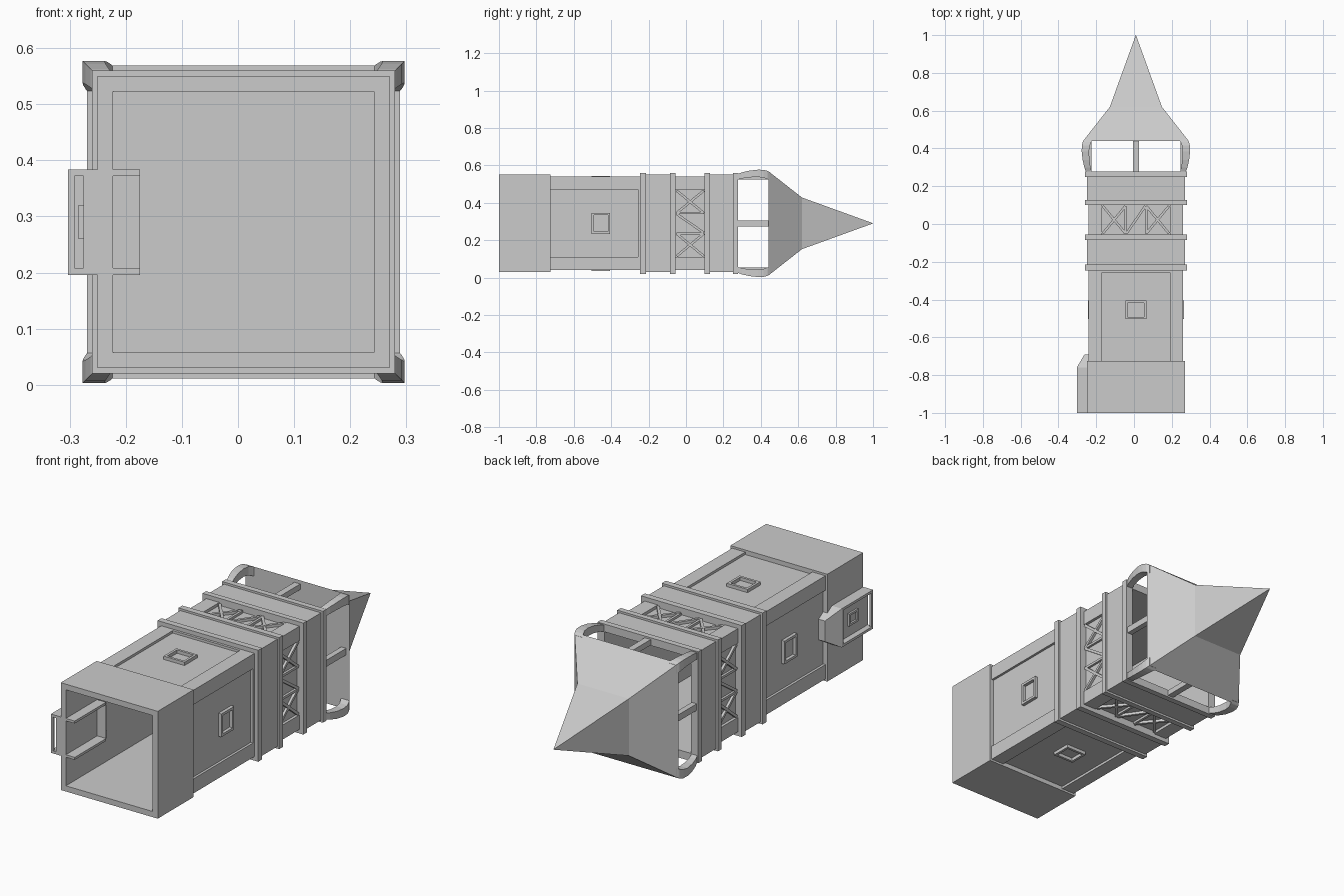
import bpy, bmesh, math
from mathutils import Vector, Matrix

if "Cube" in bpy.data.objects:
    bpy.data.objects.remove(bpy.data.objects["Cube"])

AXIS = Vector((0.01, 0, 0.29))          # the tower lies along y on this axis


def finish(name, bm):
    bmesh.ops.recalc_face_normals(bm, faces=bm.faces)
    me = bpy.data.meshes.new(name)
    bm.to_mesh(me)
    bm.free()
    ob = bpy.data.objects.new(name, me)
    bpy.context.collection.objects.link(ob)
    ob.location = AXIS
    return ob


def box(bm, x0, x1, y0, y1, z0, z1):
    m = (Matrix.Translation(((x0 + x1) / 2, (y0 + y1) / 2, (z0 + z1) / 2))
         @ Matrix.Diagonal((x1 - x0, y1 - y0, z1 - z0, 1)))
    bmesh.ops.create_cube(bm, size=1, matrix=m)


def bar(bm, a, b, w, z0, z1):
    """Flat bar from a to b in the xy plane, between two heights."""
    a, b = Vector((*a, 0)), Vector((*b, 0))
    d = b - a
    m = (Matrix.Translation((a + b) / 2 + Vector((0, 0, (z0 + z1) / 2)))
         @ Matrix.Rotation(math.atan2(d.y, d.x), 4, 'Z')
         @ Matrix.Diagonal((d.length, w, z1 - z0, 1)))
    bmesh.ops.create_cube(bm, size=1, matrix=m)


def four_sides(name, bm):
    """Repeat geometry made for the +z side round the tower axis."""
    src = bm.verts[:] + bm.edges[:] + bm.faces[:]
    for k in (1, 2, 3):
        new = bmesh.ops.duplicate(bm, geom=src)['geom']
        vs = [g for g in new if isinstance(g, bmesh.types.BMVert)]
        bmesh.ops.rotate(bm, verts=vs, cent=(0, 0, 0),
                         matrix=Matrix.Rotation(k * math.pi / 2, 3, 'Y'))
    return finish(name, bm)


def loft(bm, rings, closed=False):
    loops = [[bm.verts.new(p) for p in r] for r in rings]
    pairs = list(zip(loops, loops[1:]))
    if closed:
        pairs.append((loops[-1], loops[0]))
    for a, b in pairs:
        n = len(a)
        for i in range(n):
            bm.faces.new((a[i], a[(i + 1) % n], b[(i + 1) % n], b[i]))
    if not closed:
        bm.faces.new(loops[0])
        bm.faces.new(loops[-1])


def square(y, h):
    return [(-h, y, -h), (h, y, -h), (h, y, h), (-h, y, h)]


def tube(name, y0, y1, h, inner=0.2325):
    bm = bmesh.new()
    loft(bm, [square(y0, h), square(y1, h), square(y1, inner), square(y0, inner)], True)
    return finish(name, bm)


# Hollow storeys and projecting bands
tube('base', -1, -0.725, 0.26)
tube('shaft_panels', -0.725, -0.245, 0.238)
tube('lower_storey', -0.215, -0.085, 0.26)
tube('lattice_backing', -0.055, 0.10, 0.236)
tube('upper_storey', 0.125, 0.25, 0.26)
for i, (a, b) in enumerate([(-0.245, -0.215), (-0.085, -0.055), (0.10, 0.127), (0.25, 0.278)]):
    tube('band_%d' % (i + 1), a, b, 0.27)

# Corner strips of the shaft and of the lattice storey
for name, y0, y1 in (('shaft_corners', -0.725, -0.245), ('lattice_corners', -0.055, 0.10)):
    bm = bmesh.new()
    L = [(0.18, 0.25), (0.25, 0.25), (0.25, 0.18), (0.234, 0.18), (0.234, 0.234), (0.18, 0.234)]
    loft(bm, [[(x, y, z) for x, z in L] for y in (y0, y1)])
    four_sides(name, bm)

# Upper rim of each shaft panel
bm = bmesh.new()
box(bm, -0.18, 0.18, -0.257, -0.245, 0.234, 0.25)
four_sides('shaft_panel_rims', bm)

# Small square window frames
bm = bmesh.new()
for s in (-1, 1):
    box(bm, s * 0.05 - 0.006, s * 0.05 + 0.006, -0.504, -0.406, 0.234, 0.254)
    box(bm, -0.044, 0.044, -0.455 + s * 0.043 - 0.006, -0.455 + s * 0.043 + 0.006, 0.234, 0.254)
four_sides('window_frames', bm)

# Crossed lattice on each side
bm = bmesh.new()
y0, y1 = -0.05, 0.095
for a, b in ((-0.175, -0.055), (0.055, 0.175)):
    bar(bm, (a, y0), (b, y1), 0.013, 0.234, 0.249)
    bar(bm, (a, y1), (b, y0), 0.013, 0.234, 0.248)
bar(bm, (-0.05, y0), (0.05, y1), 0.013, 0.234, 0.249)
for x in (-0.055, 0.055):
    bar(bm, (x, y0), (x, y1), 0.012, 0.234, 0.247)
four_sides('lattice', bm)

# Bowed belfry corner posts: y, inner half width, outer half width
bm = bmesh.new()
bow = [(0.27, 0.232, 0.262), (0.30, 0.24, 0.273), (0.34, 0.246, 0.282), (0.385, 0.248, 0.287),
       (0.415, 0.244, 0.286), (0.435, 0.236, 0.281), (0.45, 0.228, 0.272)]
loft(bm, [[(i, y, i), (o, y, i), (o, y, o), (i, y, o)] for y, i, o in bow])
four_sides('belfry_posts', bm)

# Middle post of each belfry opening
bm = bmesh.new()
box(bm, -0.016, 0.016, 0.27, 0.445, 0.235, 0.262)
four_sides('belfry_mullions', bm)

# Two-pitch spire
bm = bmesh.new()
loft(bm, [square(0.44, 0.279), square(0.62, 0.138), square(1.0, 0.0005)])
finish('spire', bm)

# Porch through the left wall of the base, with a hipped end
bm = bmesh.new()
X0, X1, Z = -0.313, -0.185, 0.094
for s in (-1, 1):
    z = sorted((s * Z, s * (Z - 0.012)))
    box(bm, X0, X1, -1, -0.76, *z)
box(bm, X0, X0 + 0.012, -0.775, -0.76, -Z, Z)
box(bm, X0, X0 + 0.012, -1, -0.988, -Z, Z)
box(bm, -0.285, -0.26, -1, -0.76, -Z + 0.012, Z - 0.012)
finish('porch', bm)
bm = bmesh.new()


def rect(y, a, b, z):
    return [(a, y, -z), (b, y, -z), (b, y, z), (a, y, z)]


loft(bm, [rect(-0.76, X0, X1, Z), rect(-0.69, -0.272, -0.228, 0.05)])
finish('porch_roof', bm)

# Little frame on the porch wall
bm = bmesh.new()
for s in (-1, 1):
    box(bm, -0.294, -0.284, -0.88 + s * 0.03 - 0.005, -0.88 + s * 0.03 + 0.005, -0.03, 0.03)
    box(bm, -0.294, -0.284, -0.905, -0.855, s * 0.025 - 0.005, s * 0.025 + 0.005)
finish('porch_window_frame', bm)
